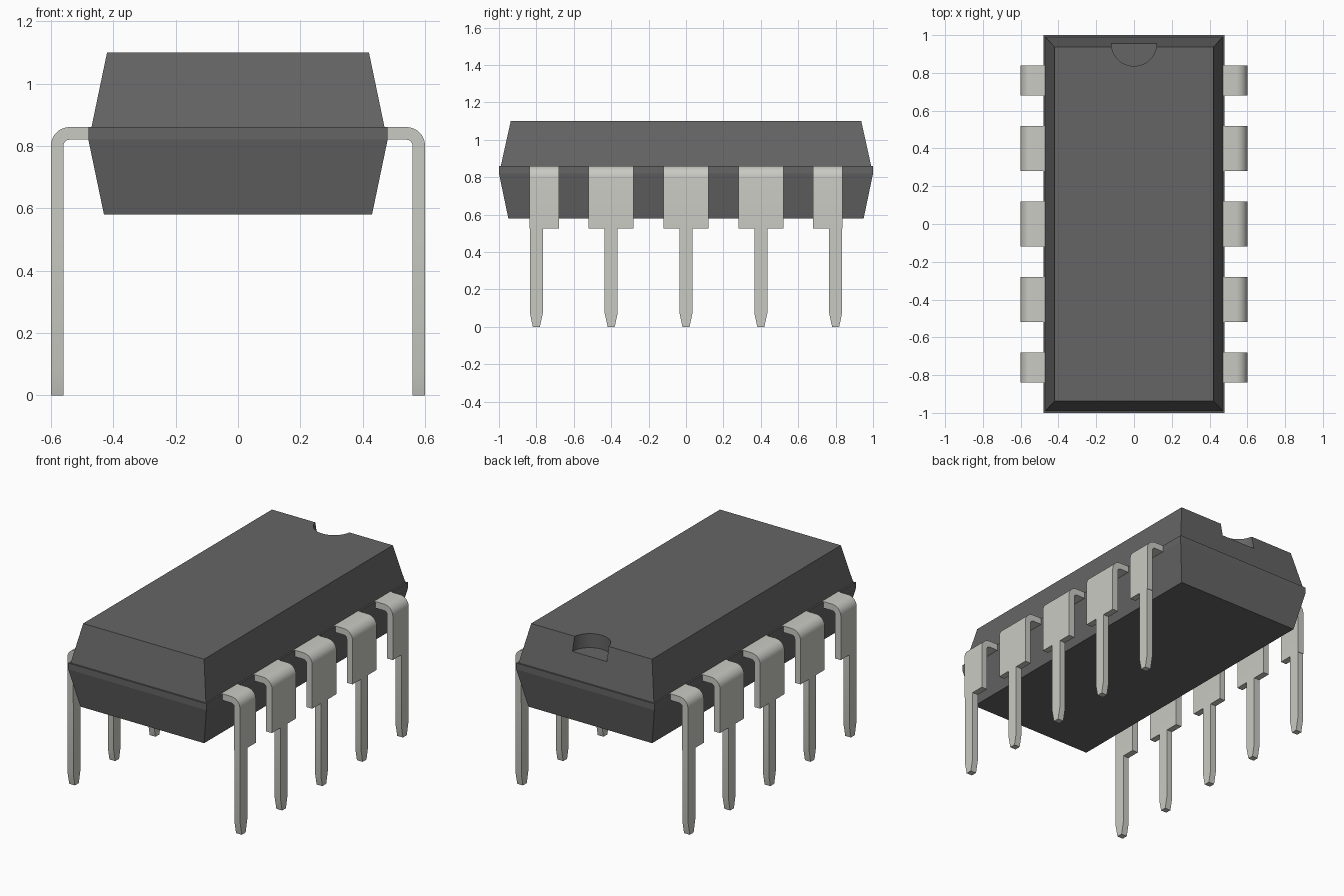
import bpy, bmesh, math

if "Cube" in bpy.data.objects:
    bpy.data.objects.remove(bpy.data.objects["Cube"])


def material(name, color):
    m = bpy.data.materials.new(name)
    m.diffuse_color = (*color, 1)
    m.use_nodes = True
    m.node_tree.nodes["Principled BSDF"].inputs["Base Color"].default_value = m.diffuse_color
    return m


DARK = material("dark_grey_plastic", (0.13, 0.13, 0.13))
METAL = material("pale_metal", (0.59, 0.59, 0.55))


def add_object(name, bm, mat):
    bmesh.ops.recalc_face_normals(bm, faces=bm.faces)
    me = bpy.data.meshes.new(name)
    bm.to_mesh(me)
    bm.free()
    me.materials.append(mat)
    ob = bpy.data.objects.new(name, me)
    bpy.context.collection.objects.link(ob)
    return ob


def select_only(ob):
    bpy.ops.object.select_all(action='DESELECT')
    ob.select_set(True)
    bpy.context.view_layer.objects.active = ob


def stacked_block(name, levels):
    """Closed block through rectangles given as (half x, half y, z)."""
    bm = bmesh.new()
    rings = [[bm.verts.new((sx * hx, sy * hy, z))
              for sx, sy in ((-1, -1), (1, -1), (1, 1), (-1, 1))]
             for hx, hy, z in levels]
    for a, b in zip(rings, rings[1:]):
        for i in range(4):
            j = (i + 1) % 4
            bm.faces.new((a[i], a[j], b[j], b[i]))
    bm.faces.new(rings[0][::-1])
    bm.faces.new(rings[-1])
    return add_object(name, bm, DARK)


# Two moulded halves of the package
stacked_block("lower_body", [(0.43, 0.95, 0.58), (0.48, 1.0, 0.82), (0.48, 1.0, 0.86)])
upper = stacked_block("upper_body", [(0.47, 0.99, 0.86), (0.42, 0.937, 1.10)])

# Half-round orientation notch in the back edge of the top
bpy.ops.mesh.primitive_cylinder_add(vertices=48, radius=0.12, depth=0.3,
                                    location=(0, 0.956, 1.012 + 0.15))
cutter = bpy.context.object
cutter.name = "notch_cutter"
cutter.hide_render = True
cutter.data.materials.append(DARK)
mod = upper.modifiers.new("notch", 'BOOLEAN')
mod.operation = 'DIFFERENCE'
mod.solver = 'EXACT'
mod.object = cutter
select_only(upper)
bpy.ops.object.modifier_apply(modifier=mod.name)
bpy.data.objects.remove(cutter)
select_only(upper)
bpy.ops.object.shade_smooth_by_angle(angle=math.radians(20))


def pin(name, side, y, wide_lo, wide_hi):
    """Bent strip: wide shoulder, narrow leg, tapered tip."""
    top, n, w = 0.8605, 8, 0.035
    # sections: outer (x, z), inner (x, z), y from, y to
    sections = [((0.47, top), (0.47, 0.82), wide_lo, wide_hi)]
    for i in range(n + 1):
        a = math.pi / 2 * (1 - i / n)
        c, s = math.cos(a), math.sin(a)
        sections.append(((0.54 + 0.06 * c, top - 0.06 + 0.06 * s),
                         (0.54 + 0.02 * c, 0.80 + 0.02 * s), wide_lo, wide_hi))
    step = len(sections)
    for z, lo, hi in ((0.525, wide_lo, wide_hi), (0.525, -w, w),
                      (0.075, -w, w), (0, -0.019, 0.019)):
        sections.append(((0.60, z), (0.56, z), lo, hi))
    bm = bmesh.new()
    rings = [[bm.verts.new((side * p[0], y + dy, p[1]))
              for p, dy in ((o, lo), (o, hi), (i, hi), (i, lo))]
             for o, i, lo, hi in sections]
    for k, (a, b) in enumerate(zip(rings, rings[1:])):
        # the shoulder step only has its two underside ledges
        for i in ((1, 3) if k == step else range(4)):
            j = (i + 1) % 4
            bm.faces.new((a[i], a[j], b[j], b[i]))
    bm.faces.new(rings[0][::-1])
    bm.faces.new(rings[-1])
    ob = add_object(name, bm, METAL)
    select_only(ob)
    bpy.ops.object.shade_smooth_by_angle(angle=math.radians(14))


# Five pins per side; the end pins have a shoulder on the inner side only
for side, label in ((-1, "left"), (1, "right")):
    for k in range(5):
        lo = -0.038 if k == 0 else -0.12
        hi = 0.038 if k == 4 else 0.12
        pin(f"{label}_pin_{k + 1}", side, -0.8 + 0.4 * k, lo, hi)
